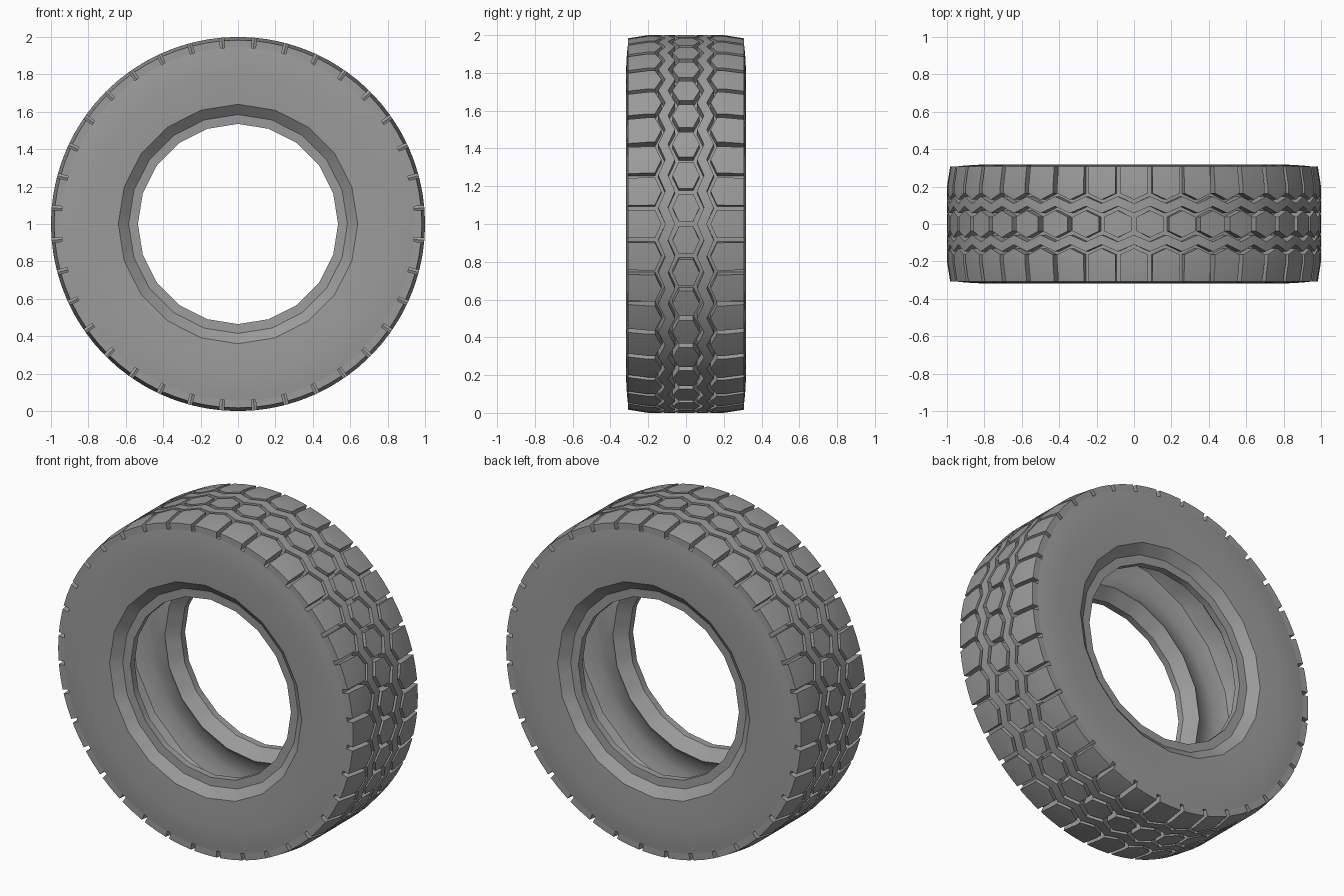
import bpy
import bmesh
from math import sin, cos, radians

if "Cube" in bpy.data.objects:
    bpy.data.objects.remove(bpy.data.objects["Cube"], do_unlink=True)

PITCH = 10          # degrees per tread block
FLOOR = 0.945       # radius of the groove floor
BURIED = 0.937      # radius where the blocks start, just under the floor
EDGE = 0.308        # half width at the shoulder

rubber = bpy.data.materials.new("rubber_grey")
rubber.use_nodes = True
grey = (0.33, 0.33, 0.33, 1)
rubber.diffuse_color = grey
shader = rubber.node_tree.nodes["Principled BSDF"]
shader.inputs["Base Color"].default_value = grey
shader.inputs["Roughness"].default_value = 0.8


def point(radius, angle, y):
    """Point on the wheel, angle in degrees clockwise from the top."""
    a = radians(angle)
    return (radius * sin(a), y, 1 + radius * cos(a))


def finish(name, bm):
    mesh = bpy.data.meshes.new(name)
    bm.to_mesh(mesh)
    bm.free()
    mesh.materials.append(rubber)
    obj = bpy.data.objects.new(name, mesh)
    bpy.context.collection.objects.link(obj)
    bpy.ops.object.select_all(action='DESELECT')
    obj.select_set(True)
    bpy.context.view_layer.objects.active = obj
    bpy.ops.object.shade_smooth_by_angle()


def crown(y):
    """Tread radius: flat in the middle, sloping at the shoulders."""
    return 1 - 0.16 * max(0, abs(y) - 0.2)


def add_block(bm, columns, closed=False):
    """Raise a block from the groove floor; columns are (angle, [y, ...])."""
    grid = [[bm.verts.new(point(BURIED, angle, y)) for y in ys]
            for angle, ys in columns]
    count = len(grid) if closed else len(grid) - 1
    faces = []
    for i in range(count):
        a, b = grid[i], grid[(i + 1) % len(grid)]
        for j in range(len(a) - 1):
            faces.append(bm.faces.new((a[j], b[j], b[j + 1], a[j + 1])))
    raised = bmesh.ops.extrude_face_region(bm, geom=faces)["geom"]
    for v in raised:
        if isinstance(v, bmesh.types.BMVert):
            scale = crown(v.co.y) / BURIED
            v.co.x *= scale
            v.co.z = 1 + (v.co.z - 1) * scale


def mirrored(ys, side):
    return sorted(side * y for y in ys)


# Hollow carcass: closed profile of (radius, half width, coarse 20-sided ring)
half_profile = [
    (0.88, 0.10, True), (0.85, 0.19, True), (0.76, 0.22, True),
    (0.65, 0.20, True), (0.60, 0.16, True), (0.535, 0.22, True),
    (0.535, 0.26, True), (0.585, 0.262, True), (0.64, 0.308, True),
    (0.81, 0.318, True), (0.90, 0.313, False), (FLOOR, EDGE, False),
]
profile = [(r, -y, c) for r, y, c in half_profile]
profile += [(r, y, c) for r, y, c in reversed(half_profile)]
SEGMENTS = 60
bm = bmesh.new()
rings = []
for i in range(SEGMENTS):
    angle = 360 / SEGMENTS * i
    facet = cos(radians(9)) / cos(radians(angle % 18 - 9))
    rings.append([bm.verts.new(point(r * (facet if coarse else 1), angle, y))
                  for r, y, coarse in profile])
for i in range(SEGMENTS):
    a, b = rings[i], rings[(i + 1) % SEGMENTS]
    for j in range(len(profile)):
        k = (j + 1) % len(profile)
        bm.faces.new((a[j], b[j], b[k], a[k]))
bmesh.ops.recalc_face_normals(bm, faces=bm.faces)
finish("tire_carcass", bm)

# Centre row of hexagonal blocks
bm = bmesh.new()
for n in range(0, 360, PITCH):
    mid = n + PITCH / 2
    add_block(bm, [(mid - 4.2, (-0.038, 0.038)),
                   (mid, (-0.072, 0.072)),
                   (mid + 4.2, (-0.038, 0.038))])
finish("center_hexagon_blocks", bm)

for label, side in (("front", -1), ("back", 1)):
    # Zigzag rib running all the way round
    bm = bmesh.new()
    columns = []
    for n in range(0, 360, PITCH):
        columns.append((n, mirrored((0.058, 0.11), side)))
        columns.append((n + PITCH / 2, mirrored((0.095, 0.147), side)))
    add_block(bm, columns, closed=True)
    finish(label + "_zigzag_rib", bm)

    # Shoulder blocks pointing inwards, split by cross grooves
    bm = bmesh.new()
    for n in range(0, 360, PITCH):
        add_block(bm, [(n + off, mirrored((inner, 0.2, EDGE), side))
                       for off, inner in ((-4.3, 0.164), (0, 0.13), (4.3, 0.164))])
    finish(label + "_shoulder_blocks", bm)
